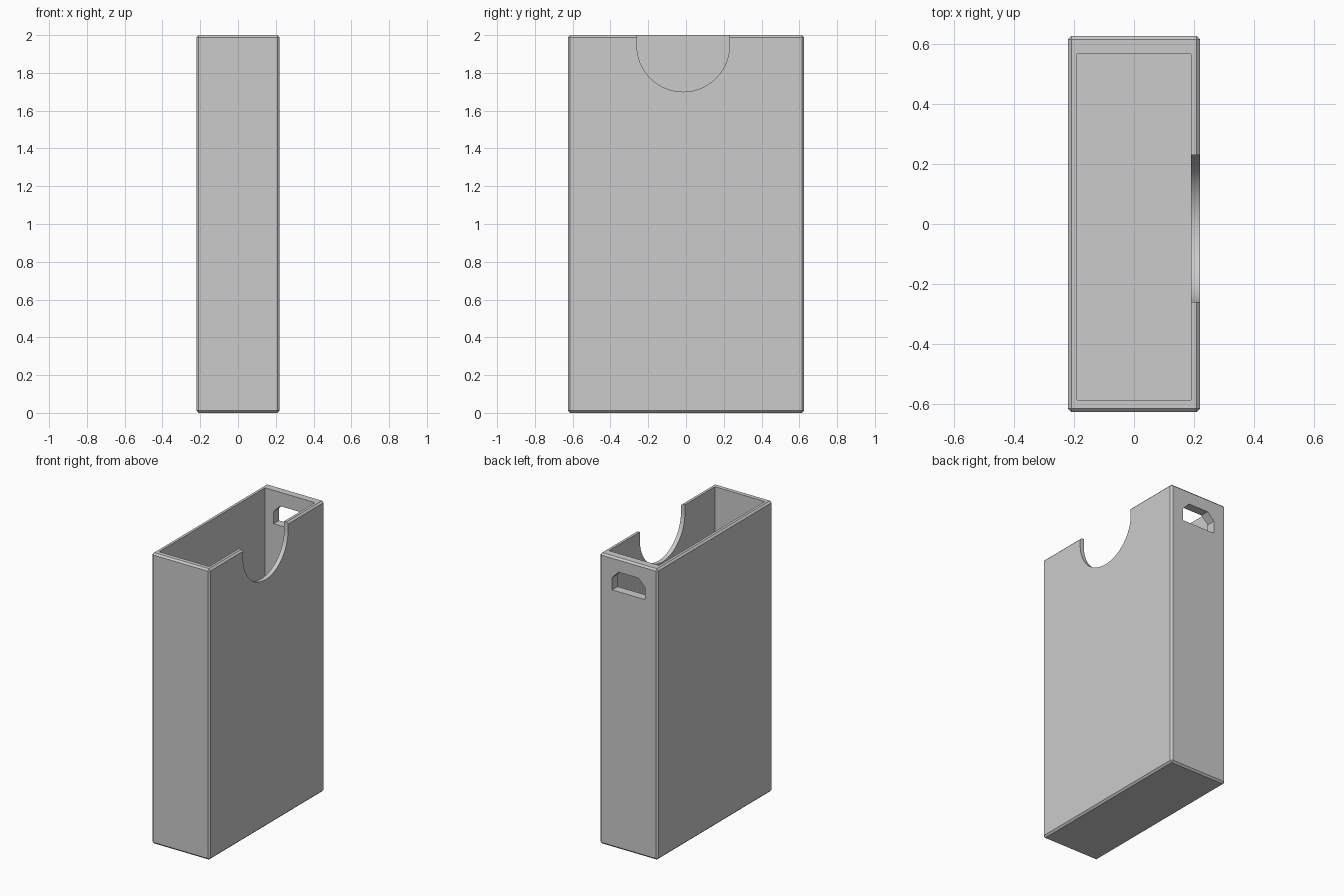
import bpy, bmesh, math
from mathutils import Vector

old = bpy.data.objects.get("Cube")
if old:
    bpy.data.objects.remove(old, do_unlink=True)

grey = bpy.data.materials.new("plain grey")
grey.use_nodes = True
colour = (0.6, 0.6, 0.6, 1)
grey.diffuse_color = colour
grey.node_tree.nodes["Principled BSDF"].inputs["Base Color"].default_value = colour


def add_object(name, bm):
    bmesh.ops.recalc_face_normals(bm, faces=bm.faces)
    mesh = bpy.data.meshes.new(name)
    bm.to_mesh(mesh)
    bm.free()
    mesh.materials.append(grey)
    obj = bpy.data.objects.new(name, mesh)
    bpy.context.collection.objects.link(obj)
    return obj


def prism(name, outline, direction):
    """Extrude a closed 3D outline along a direction."""
    bm = bmesh.new()
    face = bm.faces.new([bm.verts.new(p) for p in outline])
    ext = bmesh.ops.extrude_face_region(bm, geom=[face])
    verts = [v for v in ext["geom"] if isinstance(v, bmesh.types.BMVert)]
    bmesh.ops.translate(bm, verts=verts, vec=Vector(direction))
    return add_object(name, bm)


def block(name, x, y, z):
    outline = [(x[0], y[0], z[0]), (x[1], y[0], z[0]),
               (x[1], y[1], z[0]), (x[0], y[1], z[0])]
    return prism(name, outline, (0, 0, z[1] - z[0]))


# Outer box with a narrow chamfer on every edge
box = block("open_box", (-0.22, 0.22), (-0.625, 0.625), (0, 2))
chamfer = box.modifiers.new("chamfer", "BEVEL")
chamfer.width = 0.012
chamfer.segments = 1

# Inner cavity
cavity = block("cavity_cutter", (-0.19, 0.19), (-0.585, 0.565), (0.04, 2.2))

# Rounded thumb notch in the left wall
radius, mid_y, mid_z, steps = 0.245, -0.015, 1.945, 48
arc = [(0.1, mid_y - radius * math.cos(math.pi * i / steps),
        mid_z - radius * math.sin(math.pi * i / steps)) for i in range(steps + 1)]
arc += [(0.1, mid_y + radius, 2.2), (0.1, mid_y - radius, 2.2)]
notch = prism("notch_cutter", arc, (0.3, 0, 0))

# Handle slot with clipped upper corners in the back wall
slot_outline = [(-0.125, 1.77), (0.125, 1.77), (0.125, 1.855),
                (0.075, 1.905), (-0.075, 1.905), (-0.125, 1.855)]
slot = prism("slot_cutter", [(x, 0.45, z) for x, z in slot_outline], (0, 0.3, 0))

cutters = [cavity, notch, slot]
for cutter in cutters:
    cutter.hide_render = True
    cut = box.modifiers.new(cutter.name, "BOOLEAN")
    cut.operation = "DIFFERENCE"
    cut.solver = "EXACT"
    cut.object = cutter

# Bake the cuts and drop the cutters
bpy.ops.object.select_all(action="DESELECT")
bpy.context.view_layer.objects.active = box
box.select_set(True)
for name in [m.name for m in box.modifiers]:
    bpy.ops.object.modifier_apply(modifier=name)
for cutter in cutters:
    bpy.data.objects.remove(cutter, do_unlink=True)
bpy.ops.object.shade_smooth_by_angle(angle=math.radians(20))
